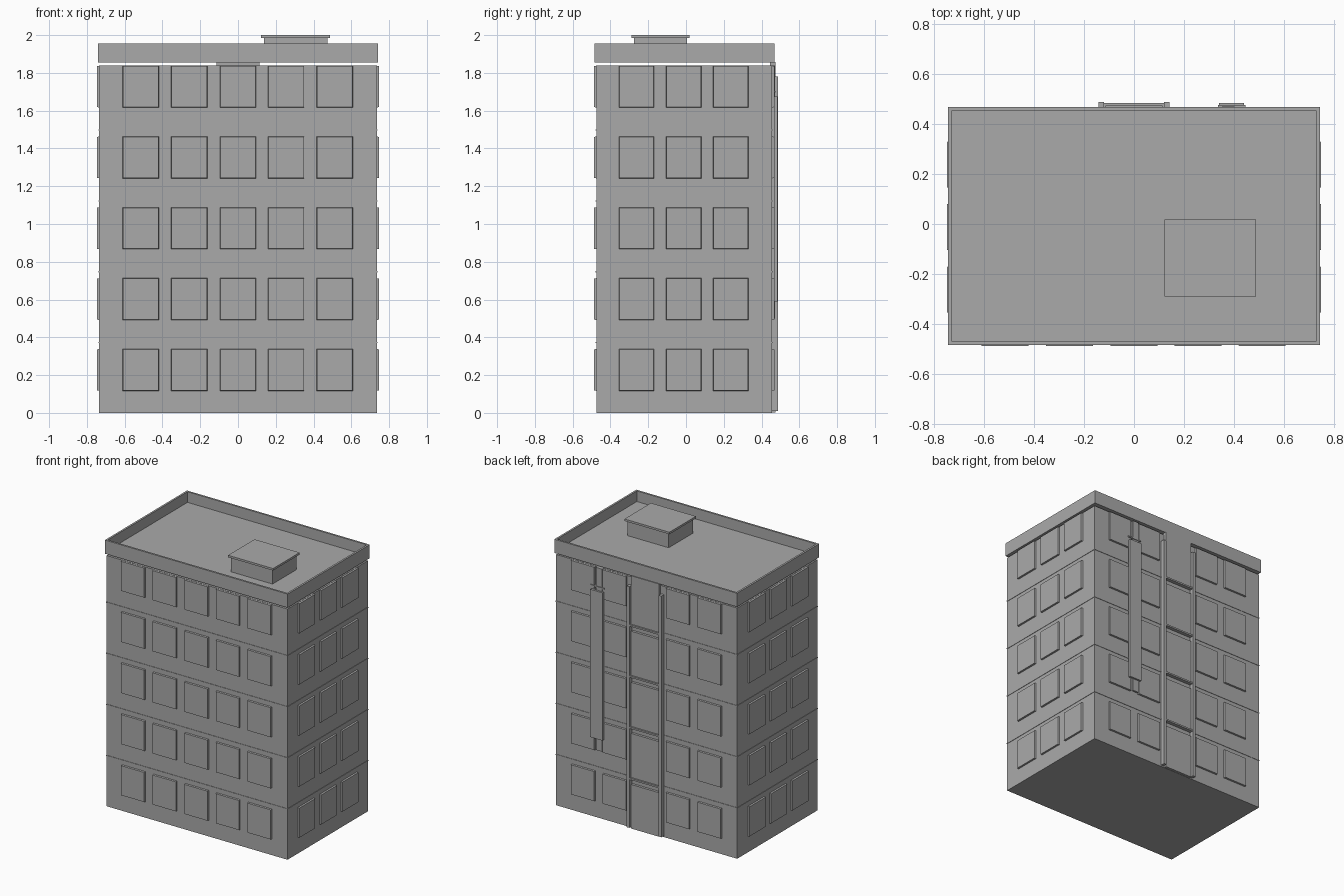
import bpy
import bmesh
from mathutils import Vector

cube = bpy.data.objects.get("Cube")
if cube:
    bpy.data.objects.remove(cube, do_unlink=True)

grey = bpy.data.materials.new("plain_grey")
grey.use_nodes = True
grey.diffuse_color = (0.4, 0.4, 0.4, 1)
grey.node_tree.nodes["Principled BSDF"].inputs["Base Color"].default_value = (0.4, 0.4, 0.4, 1)

FLOORS = 5
STOREY = 0.375
HALF_X, FRONT, BACK, TOP = 0.735, -0.475, 0.456, 1.84


def add_box(bm, x, y, z):
    """Add a box spanning the given (low, high) ranges."""
    verts = bmesh.ops.create_cube(bm, size=1)["verts"]
    for v in verts:
        v.co = Vector(r[0] if c < 0 else r[1] for c, r in zip(v.co, (x, y, z)))
    return verts


def finish(name, bm):
    mesh = bpy.data.meshes.new(name)
    bm.to_mesh(mesh)
    bm.free()
    mesh.materials.append(grey)
    obj = bpy.data.objects.new(name, mesh)
    bpy.context.collection.objects.link(obj)
    return obj


def boxes(name, ranges):
    bm = bmesh.new()
    for x, y, z in ranges:
        add_box(bm, x, y, z)
    return finish(name, bm)


def windows(name, columns, axis, wall, out):
    """Rows of slightly chamfered window boxes on one wall."""
    bm = bmesh.new()
    face = wall + out * 0.012
    for k in range(FLOORS):
        z = (STOREY * k + 0.115, STOREY * k + 0.34)
        for c, width in columns:
            span = (c - width / 2, c + width / 2)
            depth = tuple(sorted((wall - out * 0.01, face)))
            pair = (span, depth) if axis == 1 else (depth, span)
            verts = add_box(bm, *pair, z)
            centre = sum((v.co for v in verts), Vector()) / 8
            for v in verts:
                if abs(v.co[axis] - face) < 0.001:
                    for i in {0, 1, 2} - {axis}:
                        v.co[i] += 0.004 if v.co[i] < centre[i] else -0.004
    return finish(name, bm)


# Main block and thin storey lines
boxes("building_body", [((-HALF_X, HALF_X), (FRONT, BACK), (0, TOP))])
e = 0.003
boxes("storey_lines", [((-HALF_X - e, HALF_X + e), (FRONT - e, BACK + e),
                        (STOREY * k - 0.006, STOREY * k)) for k in range(1, FLOORS)])

# Windows on all four walls
front_cols = [(-0.515, 0.195), (-0.258, 0.195), (0, 0.195), (0.255, 0.195), (0.512, 0.195)]
side_cols = [(-0.262, 0.19), (-0.012, 0.19), (0.237, 0.19)]
windows("front_windows", front_cols, 1, FRONT, -1)
windows("back_windows", [c for c in front_cols if abs(c[0]) > 0.1], 1, BACK, 1)
windows("left_windows", side_cols, 0, HALF_X, 1)
windows("right_windows", side_cols, 0, -HALF_X, -1)

# Roof tray with parapet, lifted just above the walls
bm = bmesh.new()
verts = add_box(bm, (-0.742, 0.742), (-0.484, 0.468), (1.855, 1.955))
top = max(bm.faces, key=lambda f: f.calc_center_median().z)
bmesh.ops.inset_region(bm, faces=[top], thickness=0.02)
well = bmesh.ops.extrude_discrete_faces(bm, faces=[top])["faces"][0]
bmesh.ops.translate(bm, verts=well.verts, vec=(0, 0, -0.078))
finish("roof_parapet", bm)

# Roof hatch
boxes("roof_hatch", [((0.137, 0.473), (-0.275, 0.005), (1.87, 1.985))])
boxes("hatch_lid", [((0.122, 0.487), (-0.289, 0.018), (1.985, 2.0))])

# Stairwell on the back: panels, ledges and upright rails
panels, ledges = [], []
for k in range(FLOORS):
    z = STOREY * k
    high = 1.857 if k == FLOORS - 1 else z + 0.325
    panels.append(((-0.113, 0.113), (BACK - 0.01, 0.474), (z + 0.002, high)))
    if k:
        ledges.append(((-0.12, 0.12), (BACK - 0.01, 0.483), (z - 0.012, z)))
boxes("stair_panels", panels)
boxes("stair_ledges", ledges)
boxes("stair_rails", [((s * 0.13 - 0.011, s * 0.13 + 0.011), (BACK - 0.01, 0.487), (0.01, 1.78))
                      for s in (-1, 1)])

# Vertical board with its backing strip and bracket on the back
boxes("board_strip", [((0.352, 0.402), (BACK - 0.01, 0.47), (0.5, 1.84))])
boxes("board_bracket", [((0.335, 0.445), (BACK - 0.01, 0.475), (1.695, 1.705))])
boxes("vertical_board", [((0.34, 0.44), (0.468, 0.484), (0.59, 1.675))])
